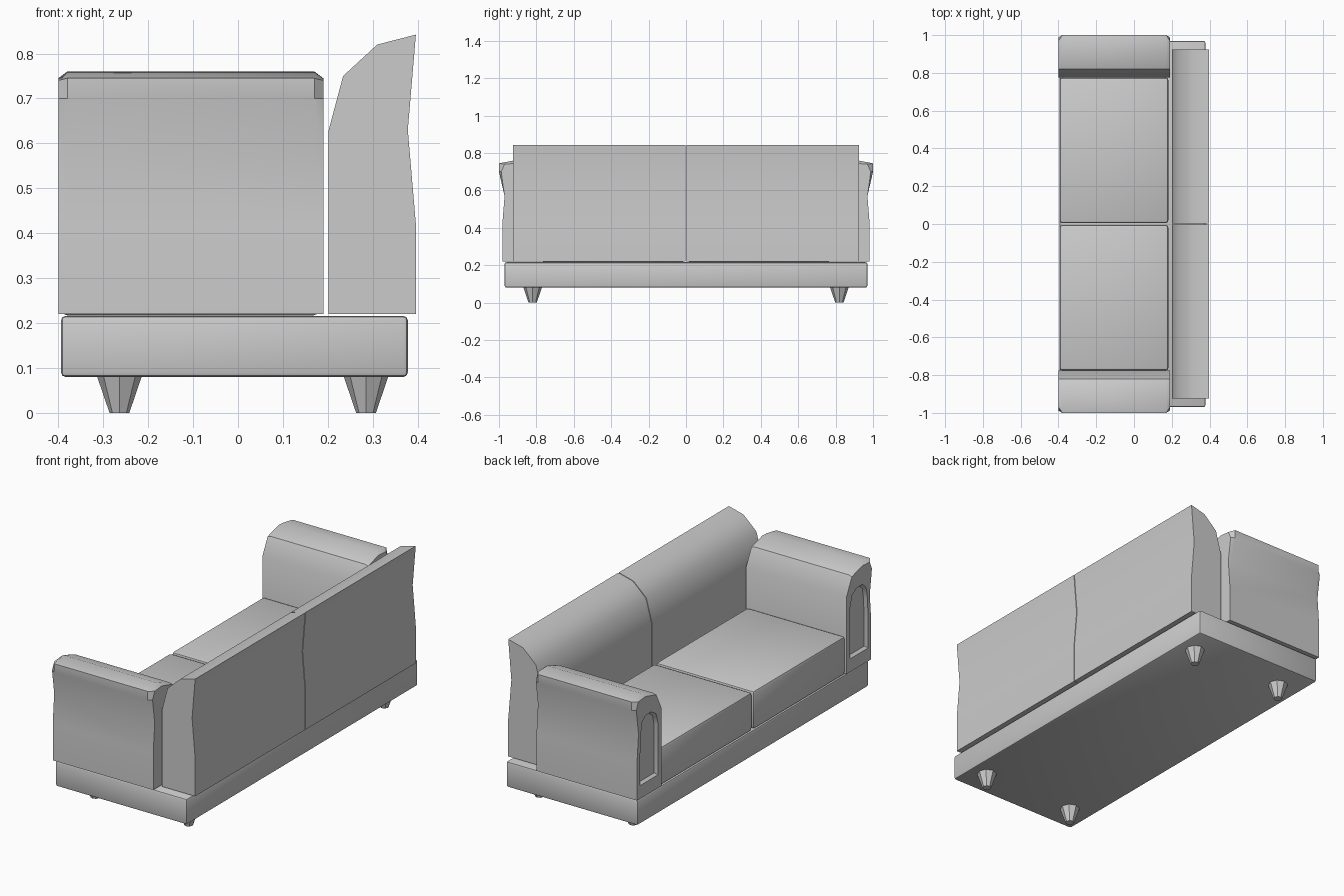
import bpy, bmesh
from mathutils import Vector

if "Cube" in bpy.data.objects:
    bpy.data.objects.remove(bpy.data.objects["Cube"])


def finish(name, bm, angle=0.6):
    bmesh.ops.recalc_face_normals(bm, faces=bm.faces)
    me = bpy.data.meshes.new(name)
    bm.to_mesh(me)
    bm.free()
    ob = bpy.data.objects.new(name, me)
    bpy.context.collection.objects.link(ob)
    bpy.context.view_layer.objects.active = ob
    ob.select_set(True)
    bpy.ops.object.shade_smooth_by_angle(angle=angle)
    ob.select_set(False)
    return ob


def loft(name, rings, angle=0.6):
    """Join rings of equal length with quads and cap both ends."""
    bm = bmesh.new()
    vs = [[bm.verts.new(p) for p in r] for r in rings]
    n = len(vs[0])
    for a, b in zip(vs, vs[1:]):
        for i in range(n):
            j = (i + 1) % n
            bm.faces.new((a[i], a[j], b[j], b[i]))
    bm.faces.new(vs[0])
    bm.faces.new(vs[-1])
    return finish(name, bm, angle)


def box(name, lo, hi, bevel):
    bm = bmesh.new()
    bmesh.ops.create_cube(bm, size=1)
    lo, hi = Vector(lo), Vector(hi)
    for v in bm.verts:
        v.co = Vector([(lo[k] + hi[k]) / 2 + v.co[k] * (hi[k] - lo[k]) for k in range(3)])
    bmesh.ops.bevel(bm, geom=bm.edges[:], offset=bevel, segments=2, profile=0.5, affect='EDGES')
    return finish(name, bm)


# Base plinth
box("base", (-0.394, -0.97, 0.08), (0.378, 0.97, 0.216), 0.01)

# Cross-sections
back = [(0.202, 0.22), (0.202, 0.63), (0.234, 0.75), (0.31, 0.82),
        (0.396, 0.842), (0.378, 0.63), (0.396, 0.42), (0.396, 0.22)]
arm = [(0.775, 0.22), (0.775, 0.63), (0.82, 0.725), (0.92, 0.76), (1.0, 0.745),
       (1.0, 0.70), (0.97, 0.57), (0.982, 0.42), (0.982, 0.22)]
arm_end = arm[:2] + [(0.82, 0.72), (0.91, 0.745), (0.97, 0.74), (0.988, 0.70)] + arm[6:]
panel = [(0.805, 0.29), (0.805, 0.56), (0.822, 0.62), (0.86, 0.645), (0.91, 0.645),
         (0.938, 0.62), (0.95, 0.56), (0.957, 0.42), (0.957, 0.29)]
panel_in = [(0.88 + (y - 0.88) * 0.84, 0.46 + (z - 0.46) * 0.94) for y, z in panel]

for s, side in ((-1, "right"), (1, "left")):
    # Back cushion half
    loft(f"backrest_{side}", [[(x, s * y, z) for x, z in back] for y in (0.002, 0.925)], 0.7)

    # Arm with softened ends and a recessed arched front panel
    sections = [(-0.385, panel_in), (-0.4, panel), (-0.4, arm_end), (-0.38, arm),
                (0.17, arm), (0.19, arm_end)]
    loft(f"arm_{side}", [[(x, s * y, z) for y, z in p] for x, p in sections])

    # Seat cushion
    y0, y1 = sorted((s * 0.005, s * 0.775))
    box(f"seat_{side}", (-0.394, y0, 0.217), (0.182, y1, 0.42), 0.014)

    # Tapered legs
    for x, where in ((-0.264, "front"), (0.285, "back")):
        bm = bmesh.new()
        bmesh.ops.create_cone(bm, cap_ends=True, segments=8, radius1=0.022, radius2=0.05, depth=0.082)
        bmesh.ops.translate(bm, verts=bm.verts, vec=(x, s * 0.82, 0.041))
        finish(f"{where}_leg_{side}", bm)
